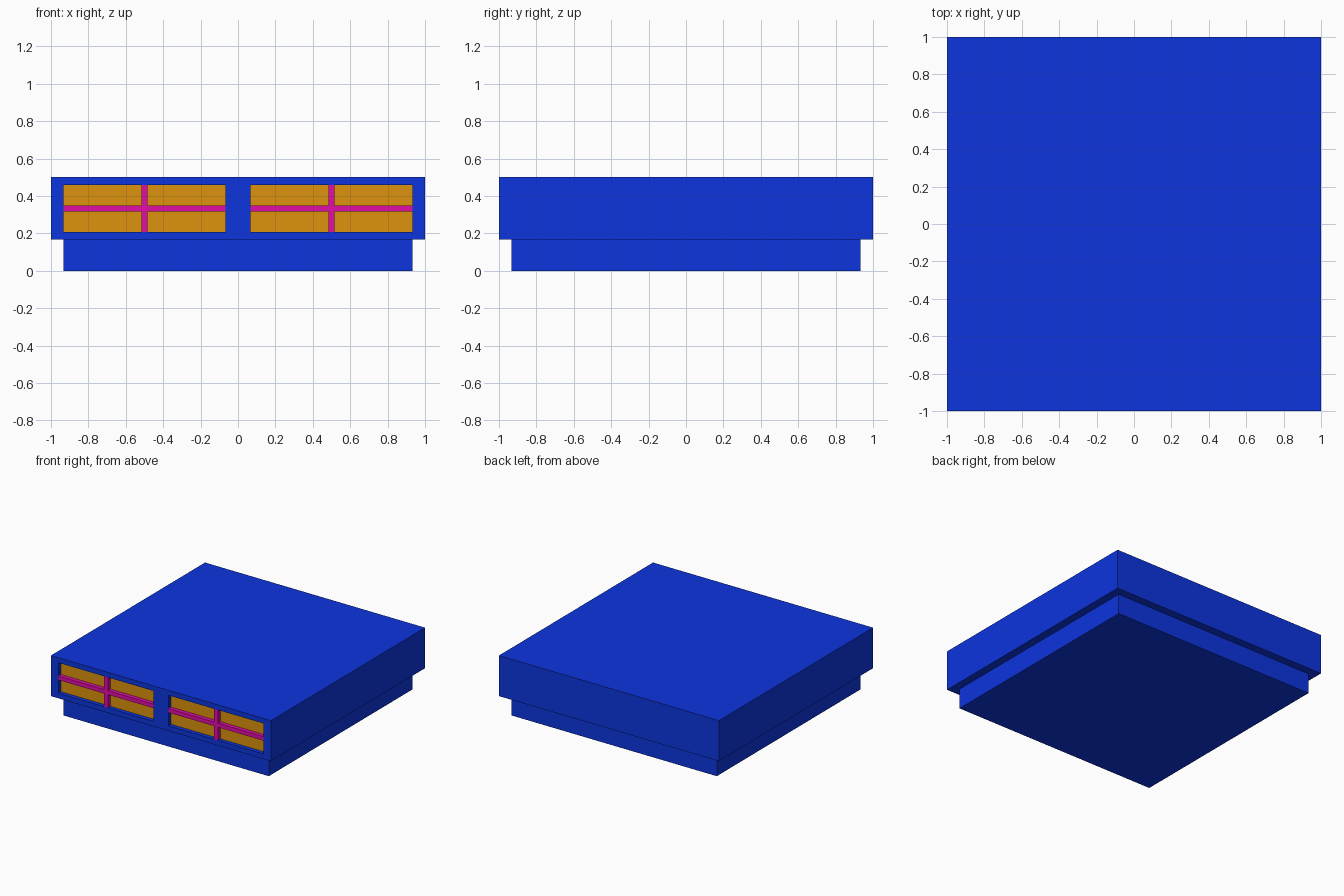
import bpy
import bmesh
from mathutils import Matrix, Vector

if "Cube" in bpy.data.objects:
    bpy.data.objects.remove(bpy.data.objects["Cube"])

U = 1 / 30          # bar width, also recess depth
FRONT = -1.0
GLASS = FRONT + U   # front of the panes
BACK = GLASS + 0.01


def material(name, rgb):
    m = bpy.data.materials.new(name)
    m.diffuse_color = (*rgb, 1)
    m.use_nodes = True
    m.node_tree.nodes["Principled BSDF"].inputs["Base Color"].default_value = m.diffuse_color
    return m


def box(name, x, y, z, mat=None):
    """Box from (min, max) ranges on each axis."""
    lo, hi = Vector((x[0], y[0], z[0])), Vector((x[1], y[1], z[1]))
    bm = bmesh.new()
    bmesh.ops.create_cube(bm, size=1, matrix=Matrix.Translation((lo + hi) / 2)
                          @ Matrix.Diagonal((*(hi - lo), 1)))
    me = bpy.data.meshes.new(name)
    bm.to_mesh(me)
    bm.free()
    if mat:
        me.materials.append(mat)
    ob = bpy.data.objects.new(name, me)
    bpy.context.collection.objects.link(ob)
    return ob


blue = material("blue", (0.004, 0.035, 0.74))
amber = material("amber", (0.72, 0.29, 0.004))
magenta = material("magenta", (0.76, 0.004, 0.40))

# Inset base and overhanging upper storey
box("base", (-0.933, 0.933), (-0.933, 0.933), (0, 1 / 6), blue)
upper = box("upper_storey", (-1, 1), (-1, 1), (1 / 6, 0.5), blue)

# Two windows on the front
z0, z1, zm = 0.2083, 0.4583, 1 / 3
half, bar = 0.4333, U / 2
for cx, side in ((-0.5, "left"), (0.5, "right")):
    x0, x1 = cx - half, cx + half

    # Recess cut into the wall
    cutter = box("recess_cutter", (x0, x1), (FRONT - 0.1, BACK), (z0, z1), blue)
    cutter.hide_render = True
    mod = upper.modifiers.new("recess", 'BOOLEAN')
    mod.operation = 'DIFFERENCE'
    mod.solver = 'EXACT'
    mod.object = cutter
    bpy.context.view_layer.objects.active = upper
    bpy.ops.object.modifier_apply(modifier=mod.name)
    bpy.data.objects.remove(cutter)

    # Pane and cross bars flush with the wall
    box(side + "_pane", (x0, x1), (GLASS, BACK), (z0, z1), amber)
    box(side + "_crossbar", (x0, x1), (FRONT, GLASS), (zm - bar, zm + bar), magenta)
    for label, zr in (("lower", (z0, zm - bar)), ("upper", (zm + bar, z1))):
        box(f"{side}_{label}_mullion", (cx - bar, cx + bar), (FRONT, GLASS), zr, magenta)
